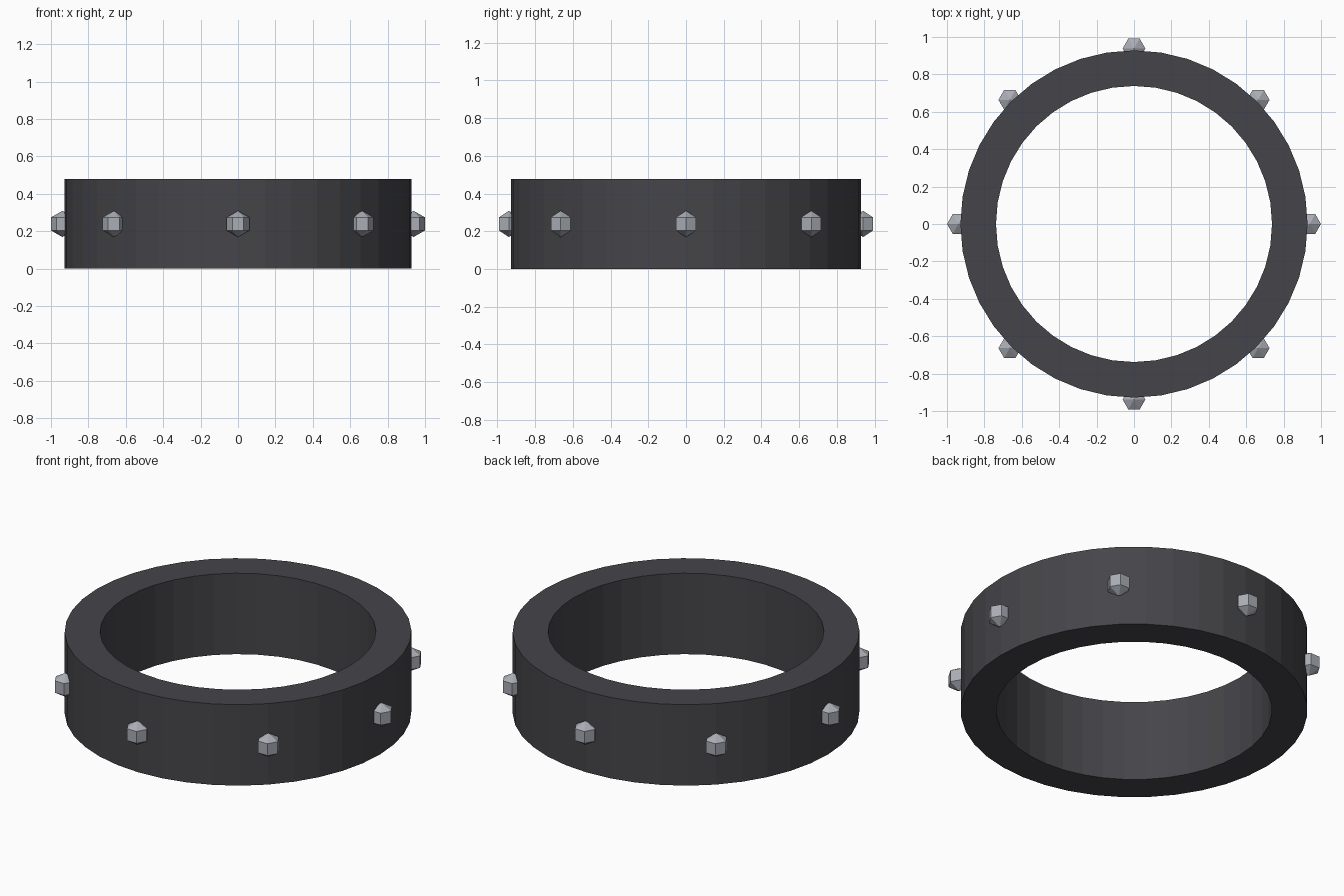
import bpy, bmesh, math
from mathutils import Matrix

if "Cube" in bpy.data.objects:
    bpy.data.objects.remove(bpy.data.objects["Cube"])

SIDES, R_OUT, R_IN, HEIGHT = 40, 0.928, 0.738, 0.478
STUD_R, STUD_DIST = 0.07, 0.939


def material(name, color):
    m = bpy.data.materials.new(name)
    m.diffuse_color = (*color, 1)
    m.use_nodes = True
    m.node_tree.nodes["Principled BSDF"].inputs["Base Color"].default_value = m.diffuse_color
    return m


def add_object(name, bm, mat):
    bmesh.ops.recalc_face_normals(bm, faces=bm.faces)
    mesh = bpy.data.meshes.new(name)
    bm.to_mesh(mesh)
    bm.free()
    mesh.materials.append(mat)
    obj = bpy.data.objects.new(name, mesh)
    bpy.context.collection.objects.link(obj)
    return obj


leather = material("dark_leather", (0.06, 0.06, 0.068))
metal = material("stud_metal", (0.4, 0.42, 0.46))

# Band: rectangular section swept around z
bm = bmesh.new()
section = [bm.verts.new(p) for p in ((R_IN, 0, 0), (R_OUT, 0, 0),
                                     (R_OUT, 0, HEIGHT), (R_IN, 0, HEIGHT))]
edges = [bm.edges.new((section[i], section[(i + 1) % 4])) for i in range(4)]
bmesh.ops.spin(bm, geom=section + edges, axis=(0, 0, 1), cent=(0, 0, 0),
               angle=math.tau, steps=SIDES)
bmesh.ops.remove_doubles(bm, verts=bm.verts, dist=1e-4)
add_object("band", bm, leather)

# Studs: eight low-poly balls, all with the same orientation
for i in range(8):
    a = i * math.tau / 8
    place = Matrix.Translation((STUD_DIST * math.cos(a), STUD_DIST * math.sin(a), HEIGHT / 2))
    bm = bmesh.new()
    bmesh.ops.create_uvsphere(bm, u_segments=6, v_segments=3, radius=STUD_R,
                              matrix=place @ Matrix.Rotation(math.pi / 6, 4, 'Z'))
    add_object(f"stud_{i + 1}", bm, metal)
